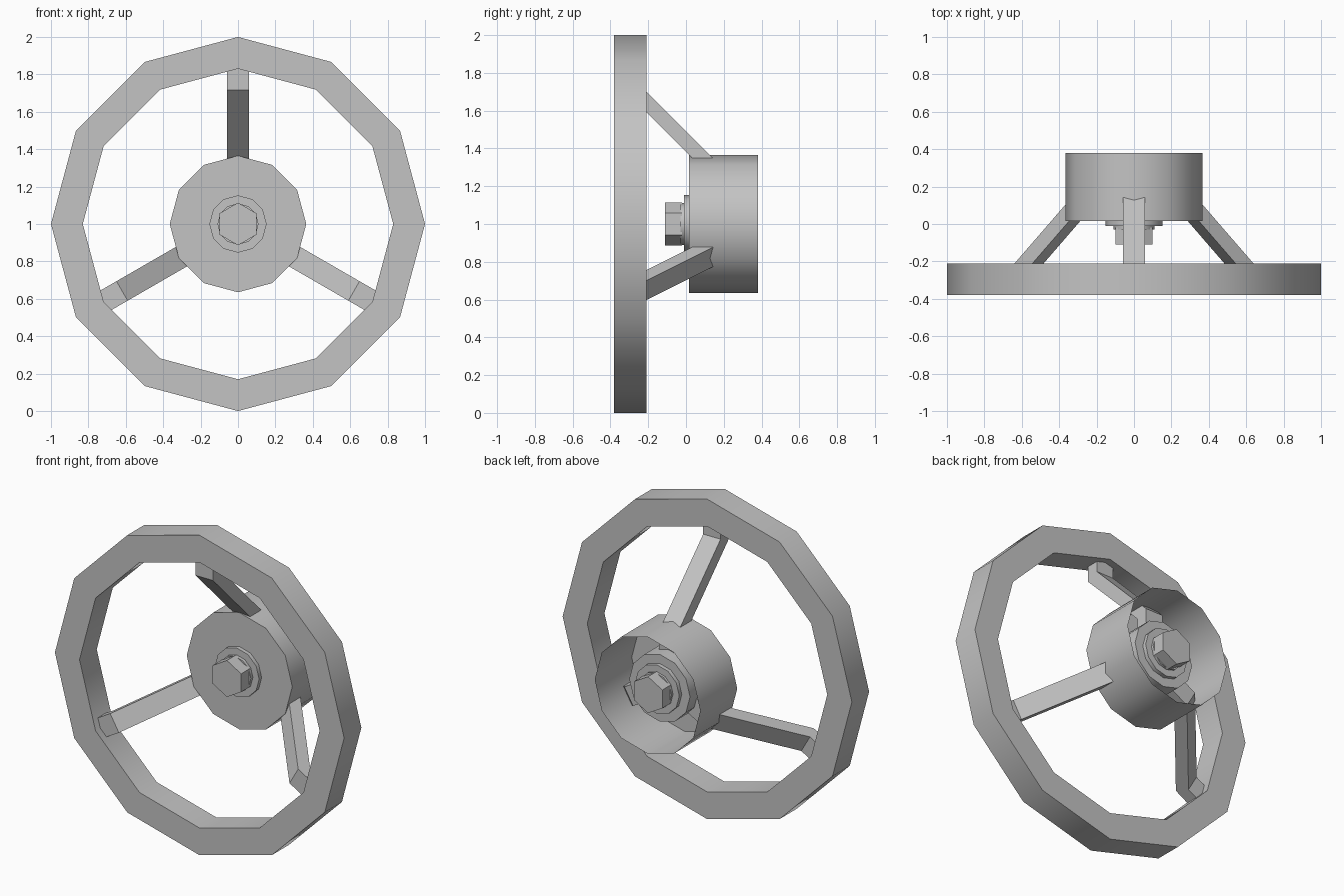
import bpy, bmesh, math
from mathutils import Matrix, Vector

cube = bpy.data.objects.get("Cube")
if cube:
    bpy.data.objects.remove(cube, do_unlink=True)

metal = bpy.data.materials.new("grey_metal")
metal.use_nodes = True
GREY = (0.55, 0.55, 0.55, 1)
metal.diffuse_color = GREY
metal.node_tree.nodes["Principled BSDF"].inputs["Base Color"].default_value = GREY

CENTRE = Vector((0, 0, 1))


def finish(name, bm):
    mesh = bpy.data.meshes.new(name)
    bm.to_mesh(mesh)
    bm.free()
    mesh.materials.append(metal)
    ob = bpy.data.objects.new(name, mesh)
    bpy.context.collection.objects.link(ob)
    bpy.ops.object.select_all(action="DESELECT")
    ob.select_set(True)
    bpy.context.view_layer.objects.active = ob
    bpy.ops.object.shade_smooth_by_angle(angle=math.radians(35))
    return ob


def turned(name, profile, sides=12, closed=False, cap_front=True, cap_back=True):
    """Turn a (radius, y) profile about the wheel axis, front to back."""
    bm = bmesh.new()
    rings = []
    for r, y in profile:
        angles = [math.tau * i / sides for i in range(sides)]
        rings.append([bm.verts.new(CENTRE + Vector((r * math.sin(a), y, r * math.cos(a))))
                      for a in angles])
    pairs = list(zip(rings, rings[1:]))
    if closed:
        pairs.append((rings[-1], rings[0]))
    for a, b in pairs:
        for i in range(sides):
            j = (i + 1) % sides
            bm.faces.new((a[i], a[j], b[j], b[i]))
    if cap_front and not closed:
        bm.faces.new(rings[0][::-1])
    if cap_back and not closed:
        bm.faces.new(rings[-1])
    bmesh.ops.recalc_face_normals(bm, faces=bm.faces)
    return finish(name, bm)


def spoke(name, angle):
    """Flat bar: radial foot, slanted middle, radial tip inside the rim."""
    half, t = 0.06, 0.039
    k = t * math.tan(math.radians(22.5))   # mitre shift at the bends
    path = [(0.15, 0.14, 0), (0.297, 0.14, k), (0.732, -0.295, k), (0.88, -0.295, 0)]
    bm = bmesh.new()
    rings = []
    for r, y, m in path:
        section = [(-half, -1), (half, -1), (half, 1), (-half, 1)]
        rings.append([bm.verts.new((x, y + s * t, r + s * m)) for x, s in section])
    for a, b in zip(rings, rings[1:]):
        for i in range(4):
            j = (i + 1) % 4
            bm.faces.new((a[i], a[j], b[j], b[i]))
    bm.faces.new(rings[0])
    bm.faces.new(rings[-1])
    bmesh.ops.recalc_face_normals(bm, faces=bm.faces)
    bm.transform(Matrix.Translation(CENTRE) @ Matrix.Rotation(angle, 4, "Y"))
    return finish(name, bm)


# Outer rim
turned("rim", [(1, -0.38), (1, -0.21), (0.83, -0.21), (0.83, -0.38)], closed=True)

# Hub cup, open at the back
turned("hub_cup", [(0.365, 0.015), (0.365, 0.38)], cap_back=False)

# Three cranked spokes
for n, name in enumerate(("spoke_top", "spoke_left", "spoke_right")):
    spoke(name, math.tau * n / 3)

# Central boss inside the cup
turned("hub_boss", [(0.21, 0.02), (0.21, 0.26)])

# Bolt stack on the front, nut stack on the back
turned("front_washer", [(0.153, -0.01), (0.153, 0.015)])
turned("bolt_collar", [(0.11, -0.03), (0.11, -0.01)])
turned("bolt_head", [(0.114, -0.11), (0.114, -0.02)], sides=6)
turned("back_washer", [(0.153, 0.26), (0.153, 0.285)])
turned("nut_collar", [(0.11, 0.28), (0.11, 0.30)])
turned("nut", [(0.114, 0.29), (0.114, 0.375)], sides=6)
